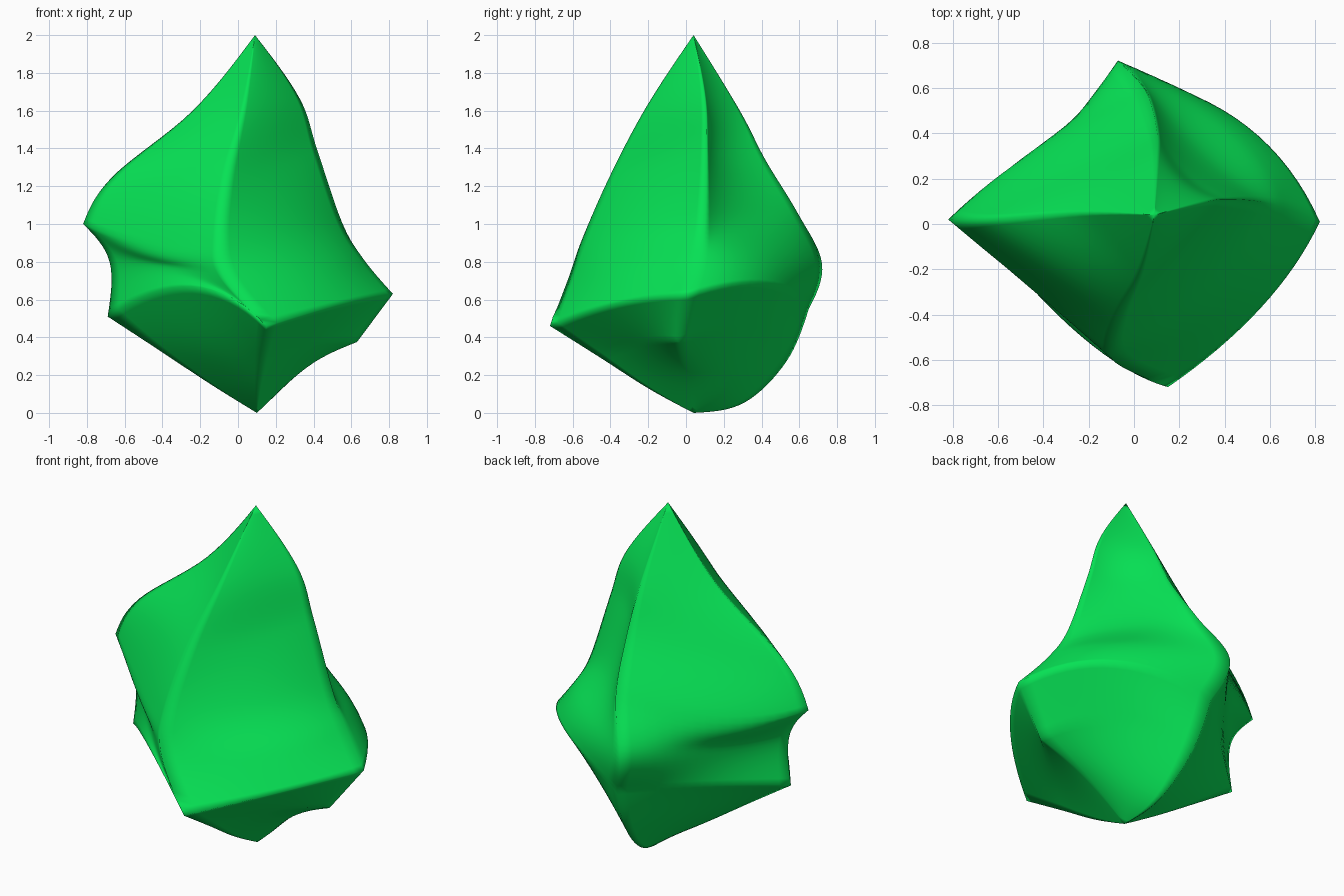
import bpy, bmesh
from mathutils import Vector

if "Cube" in bpy.data.objects:
    bpy.data.objects.remove(bpy.data.objects["Cube"])

APEX, BASE = Vector((0.09, 0.04, 2.0)), Vector((0.1, 0.04, 0.0))
STEPS, ACROSS = 8, 16      # samples per profile span, and across each face
GIRDLE = 5                 # profile index of the sharp lower edge

# Four ridge profiles from tip to base: front, right, back, left
ridges = [
    [(.03, -.21, 1.62), (-.05, -.40, 1.26), (-.10, -.55, .92), (-.07, -.62, .72),
     (.15, -.72, .46), (.13, -.45, .29), (.11, -.20, .13)],
    [(.325, .10, 1.667), (.42, .11, 1.39), (.55, .10, 1.01), (.66, .07, .82),
     (.82, .01, .63), (.63, -.04, .375), (.37, -.01, .245)],
    [(.10, .285, 1.60), (.10, .42, 1.34), (.05, .59, 1.06), (-.07, .72, .79),
     (.0, .65, .55), (.03, .53, .27), (.07, .31, .055)],
    [(-.24, .05, 1.60), (-.665, .02, 1.25), (-.82, .02, 1.0), (-.68, .0, .80),
     (-.69, .0, .51), (-.43, .0, .34), (-.15, .02, .155)],
]
# Profiles down the middle of the face that follows each ridge
middles = [
    [(.18, -.07, 1.65), (.20, -.16, 1.30), (.28, -.26, .97), (.42, -.34, .75),
     (.56, -.37, .58), (.38, -.25, .37), (.23, -.10, .18)],
    [(.20, .17, 1.65), (.24, .22, 1.36), (.29, .32, 1.04), (.43, .41, .83),
     (.50, .43, .69), (.38, .30, .43), (.23, .17, .15)],
    [(-.08, .16, 1.61), (-.28, .22, 1.29), (-.43, .33, .94), (-.38, .32, .76),
     (-.33, .33, .54), (-.20, .26, .30), (-.04, .17, .11)],
    [(-.10, -.08, 1.62), (-.35, -.20, 1.27), (-.43, -.30, .89), (-.36, -.34, .77),
     (-.24, -.49, .67), (-.17, -.27, .38), (-.04, -.11, .17)],
]
# Extra sharp corners on the right and left ridges
sharp = [set(), {6}, set(), {3}]


def profile(points, corners):
    """Smooth curve through the points, broken at the corner indices."""
    p = [APEX] + [Vector(q) for q in points] + [BASE]
    corners = set(corners) | {0, len(p) - 1}
    out = []
    for i in range(len(p) - 1):
        a, b = p[i], p[i + 1]
        ta = None if i in corners else (b - p[i - 1]) / 2
        tb = None if i + 1 in corners else (p[i + 2] - a) / 2
        if ta is None:
            ta = (3 * (b - a) - tb) / 2 if tb else b - a
        if tb is None:
            tb = (3 * (b - a) - ta) / 2
        for k in range(STEPS):
            t = k / STEPS
            out.append(a * (2*t**3 - 3*t**2 + 1) + ta * (t**3 - 2*t**2 + t)
                       + b * (3*t**2 - 2*t**3) + tb * (t**3 - t**2))
    return out[1:]


ridge_curves = [profile(r, {GIRDLE} | c) for r, c in zip(ridges, sharp)]
middle_curves = [profile(m, {GIRDLE}) for m in middles]

# Skin the four faces between neighbouring ridges
bm = bmesh.new()
top, bottom = bm.verts.new(APEX), bm.verts.new(BASE)
columns = []
for f in range(4):
    a, m, b = ridge_curves[f], middle_curves[f], ridge_curves[(f + 1) % 4]
    for k in range(ACROSS):
        s = k / ACROSS
        wa, wm, wb = (1 - s) * (1 - 2*s), 4*s*(1 - s), s * (2*s - 1)
        columns.append([bm.verts.new(p * wa + q * wm + r * wb)
                        for p, q, r in zip(a, m, b)])
for i, c in enumerate(columns):
    d = columns[(i + 1) % len(columns)]
    bm.faces.new((top, c[0], d[0]))
    bm.faces.new((bottom, d[-1], c[-1]))
    for j in range(len(c) - 1):
        bm.faces.new((c[j], c[j + 1], d[j + 1], d[j]))
bmesh.ops.recalc_face_normals(bm, faces=bm.faces)
for face in bm.faces:
    face.smooth = True

# Keep the base resting on the ground
for v in bm.verts:
    v.co.z = max(v.co.z, 0.0)

mesh = bpy.data.meshes.new("crystal")
bm.to_mesh(mesh)
bm.free()
crystal = bpy.data.objects.new("crystal", mesh)
bpy.context.collection.objects.link(crystal)

green = bpy.data.materials.new("green")
green.diffuse_color = (0.002, 0.76, 0.09, 1)
green.use_nodes = True
green.node_tree.nodes["Principled BSDF"].inputs["Base Color"].default_value = green.diffuse_color
mesh.materials.append(green)
